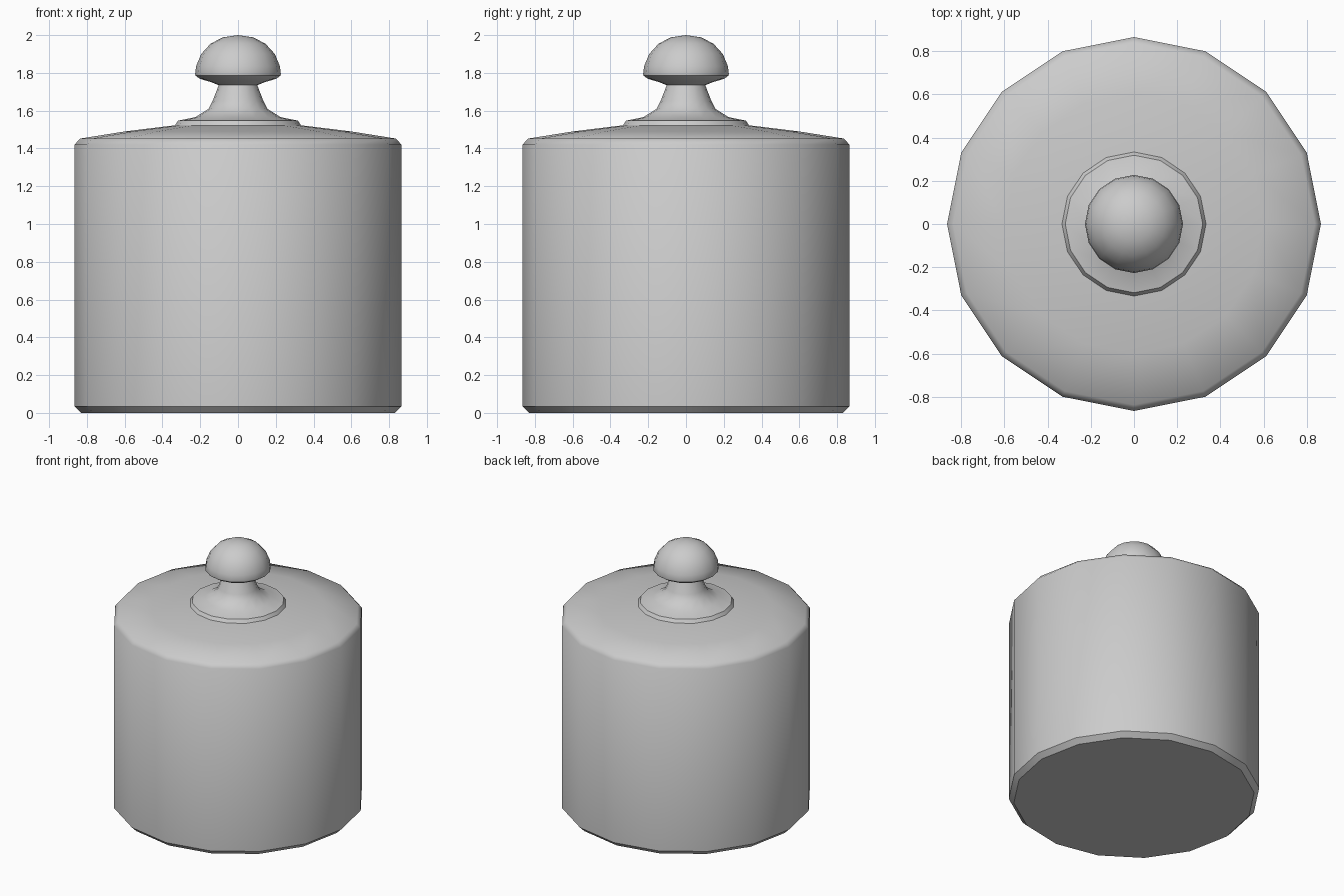
import bpy, bmesh, math

if "Cube" in bpy.data.objects:
    bpy.data.objects.remove(bpy.data.objects["Cube"])

SIDES = 16


def lathe(name, profile, angle):
    """Revolve (radius, z) points around z; zero radius gives a pole."""
    bm = bmesh.new()
    rings = []
    for r, z in profile:
        if r == 0:
            rings.append([bm.verts.new((0, 0, z))] * SIDES)
        else:
            rings.append([bm.verts.new((r * math.cos(math.tau * i / SIDES),
                                        r * math.sin(math.tau * i / SIDES), z))
                          for i in range(SIDES)])
    for low, high in zip(rings, rings[1:]):
        for i in range(SIDES):
            j = (i + 1) % SIDES
            quad = [low[i], low[j], high[j], high[i]]
            bm.faces.new(list(dict.fromkeys(quad)))
    # cap open ends
    if profile[0][0] > 0:
        bm.faces.new(rings[0][::-1])
    if profile[-1][0] > 0:
        bm.faces.new(rings[-1])
    bmesh.ops.recalc_face_normals(bm, faces=bm.faces)
    mesh = bpy.data.meshes.new(name)
    bm.to_mesh(mesh)
    bm.free()
    obj = bpy.data.objects.new(name, mesh)
    bpy.context.collection.objects.link(obj)
    bpy.ops.object.select_all(action='DESELECT')
    obj.select_set(True)
    bpy.context.view_layer.objects.active = obj
    bpy.ops.object.shade_smooth_by_angle(angle=math.radians(angle))
    return obj


# Drum body with bevelled base and gently domed top
lathe("body", [(0.83, 0), (0.865, 0.035), (0.865, 1.42), (0.837, 1.452),
               (0.60, 1.49), (0.33, 1.523)], 44)

# Flared knob: foot flange, waist and rounded cap
lathe("knob", [(0.335, 1.52), (0.318, 1.547), (0.225, 1.566), (0.155, 1.61),
               (0.135, 1.65), (0.102, 1.735), (0.145, 1.752), (0.20, 1.768),
               (0.225, 1.785), (0.227, 1.795), (0.222, 1.835), (0.195, 1.90),
               (0.145, 1.955), (0.08, 1.988), (0, 2.0)], 40)
